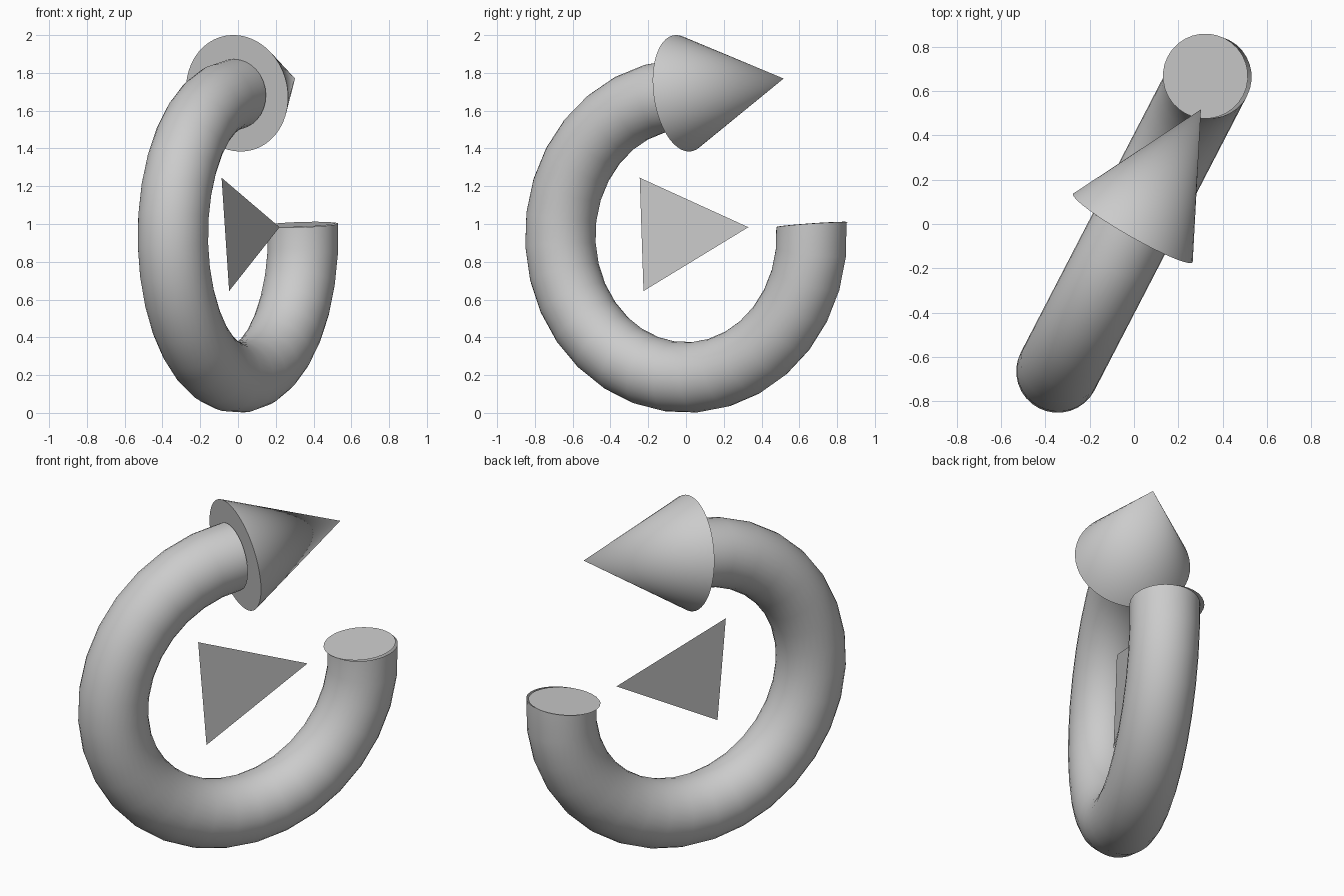
import bpy, bmesh
from math import sin, cos, radians, pi
from mathutils import Vector

if "Cube" in bpy.data.objects:
    bpy.data.objects.remove(bpy.data.objects["Cube"])

CENTER = Vector((0, 0, 0.937))
D = Vector((0.46, 0.888, 0)).normalized()   # horizontal direction of the ring plane
UP = Vector((0, 0, 1))
SIDE = D.cross(UP)
R, TUBE_R = 0.75, 0.187
SIDES, STEPS = 32, 24
START, END = radians(4.5), radians(-267)


def finish(name, bm, smooth=True):
    mesh = bpy.data.meshes.new(name)
    bm.to_mesh(mesh)
    bm.free()
    obj = bpy.data.objects.new(name, mesh)
    bpy.context.collection.objects.link(obj)
    if smooth:
        bpy.ops.object.select_all(action='DESELECT')
        obj.select_set(True)
        bpy.context.view_layer.objects.active = obj
        bpy.ops.object.shade_smooth_by_angle(angle=radians(35))
    return obj


# curved arrow shaft: open tube swept around the ring
bm = bmesh.new()
rings = []
for i in range(STEPS + 1):
    a = START + (END - START) * i / STEPS
    radial = D * cos(a) + UP * sin(a)
    rings.append([bm.verts.new(CENTER + radial * (R + TUBE_R * cos(t)) + SIDE * TUBE_R * sin(t))
                  for t in (2 * pi * k / SIDES for k in range(SIDES))])
for r0, r1 in zip(rings, rings[1:]):
    for k in range(SIDES):
        n = (k + 1) % SIDES
        bm.faces.new((r0[k], r0[n], r1[n], r1[k]))
bmesh.ops.recalc_face_normals(bm, faces=bm.faces)
finish("arrow_shaft", bm)

# flat cap on the tail end, slightly off centre
bm = bmesh.new()
bmesh.ops.create_circle(bm, cap_ends=True, segments=SIDES, radius=0.192)
cap = finish("tail_cap", bm, smooth=False)
cap.location = (0.322, 0.667, 0.997)
normal = UP * cos(START) - D * sin(START)
cap.rotation_euler = normal.to_track_quat('Z', 'Y').to_euler()

# cone arrow head
base, tip = Vector((-0.005, -0.018, 1.692)), Vector((0.302, 0.517, 1.77))
axis = tip - base
bm = bmesh.new()
bmesh.ops.create_cone(bm, cap_ends=True, segments=48, radius1=0.311, radius2=0,
                      depth=axis.length)
head = finish("arrow_head", bm)
head.location = (base + tip) / 2
head.rotation_euler = axis.to_track_quat('Z', 'Y').to_euler()

# flat triangle in the middle
bm = bmesh.new()
bm.faces.new([bm.verts.new(p) for p in
              ((-0.087, -0.245, 1.245), (-0.047, -0.225, 0.645), (0.22, 0.33, 0.983))])
finish("centre_triangle", bm, smooth=False)
